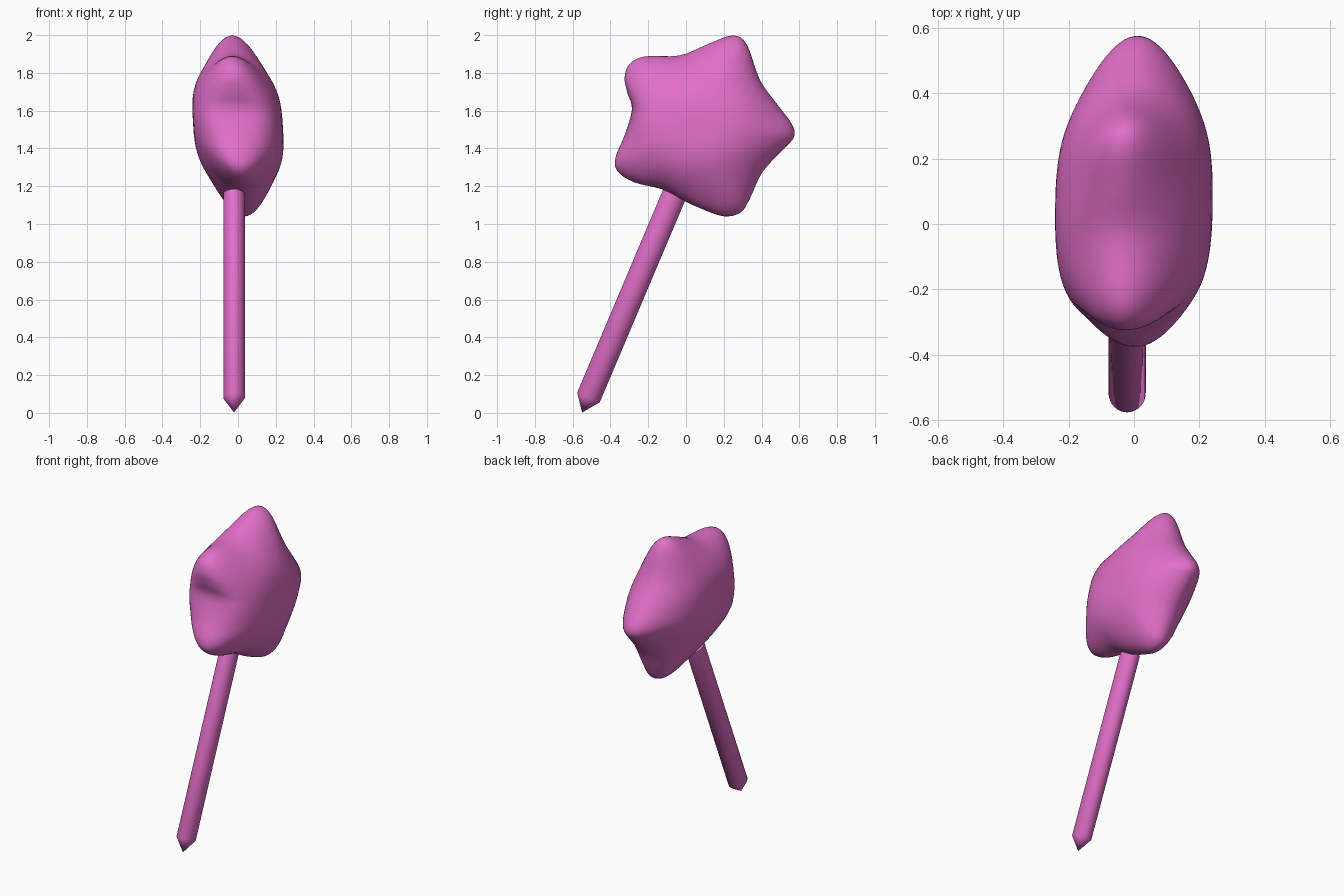
import bpy, bmesh, math
from mathutils import Vector

if "Cube" in bpy.data.objects:
    bpy.data.objects.remove(bpy.data.objects["Cube"])

mat = bpy.data.materials.new("pink")
mat.diffuse_color = (0.76, 0.16, 0.58, 1)
mat.use_nodes = True
mat.node_tree.nodes["Principled BSDF"].inputs["Base Color"].default_value = mat.diffuse_color


def finish(name, bm, angle):
    bmesh.ops.recalc_face_normals(bm, faces=bm.faces[:])
    me = bpy.data.meshes.new(name)
    bm.to_mesh(me)
    bm.free()
    me.materials.append(mat)
    ob = bpy.data.objects.new(name, me)
    bpy.context.collection.objects.link(ob)
    bpy.ops.object.select_all(action='DESELECT')
    ob.select_set(True)
    bpy.context.view_layer.objects.active = ob
    bpy.ops.object.shade_smooth_by_angle(angle=math.radians(angle))
    return ob


# Star outline (y, z), smoothed with a closed Catmull-Rom spline
OUTLINE = [Vector(p) for p in (
    (.246, 1.998), (.322, 1.95), (.39, 1.765), (.484, 1.632), (.560, 1.53),
    (.573, 1.463), (.52, 1.40), (.405, 1.275), (.336, 1.13), (.288, 1.06),
    (.198, 1.041), (.071, 1.085), (-.013, 1.125), (-.124, 1.183), (-.272, 1.22),
    (-.362, 1.278), (-.373, 1.352), (-.325, 1.468), (-.285, 1.606),
    (-.312, 1.70), (-.325, 1.775), (-.30, 1.845), (-.22, 1.887),
    (-.034, 1.892), (.11, 1.95))]


def spline(pts, steps):
    n, out = len(pts), []
    for i in range(n):
        a, b, c, d = (pts[(i + k) % n] for k in (-1, 0, 1, 2))
        for s in range(steps):
            t = s / steps
            out.append(0.5 * (2 * b + (c - a) * t + (2 * a - 5 * b + 4 * c - d) * t * t
                              + (3 * b - a - 3 * c + d) * t ** 3))
    return out


# Puffy star head: star rim fading to an oval belly on each side
CENTRE = Vector((.08, 1.525))
SHIFT = Vector((-.025, 0))
HALF, RINGS = .238, 40


def head_point(offset, phi):
    x = HALF * math.sin(phi)
    c = max(math.cos(phi), 0)
    fade = c ** 4
    d = offset.normalized() if offset.length else offset
    p = Vector((d.x * .40, d.y * .34))
    p = c ** .66 * p.lerp(offset, fade) + SHIFT * (1 - fade)
    return (x - .06 * p.y + .01 * p.x, CENTRE.x + p.x + .05 * x, CENTRE.y + p.y - .06 * x)


bm = bmesh.new()
offsets = [p - CENTRE for p in spline(OUTLINE, 4)]
rings = [[bm.verts.new(head_point(o, -math.pi / 2 + math.pi * i / RINGS)) for o in offsets]
         for i in range(1, RINGS)]
n = len(offsets)
for a, b in zip(rings, rings[1:]):
    for j in range(n):
        k = (j + 1) % n
        bm.faces.new((a[j], a[k], b[k], b[j]))
for ring, phi in ((rings[0], -math.pi / 2), (rings[-1], math.pi / 2)):
    pole = bm.verts.new(head_point(Vector((0, 0)), phi))
    for j in range(n):
        bm.faces.new((ring[j], ring[(j + 1) % n], pole))
finish("star_head", bm, 80)

# Leaning stick with a conical lower tip
tip, top = Vector((-.021, -.550, .002)), Vector((-.021, -.06, 1.16))
axis = (top - tip).normalized()
side = Vector((1, 0, 0))
depth = axis.cross(side)
bm = bmesh.new()
N = 32


def stick_ring(centre):
    return [bm.verts.new(centre + side * (.057 * math.cos(2 * math.pi * i / N))
                         + depth * (.065 * math.sin(2 * math.pi * i / N))) for i in range(N)]


low, high = stick_ring(tip + axis * .086), stick_ring(top)
apex = bm.verts.new(tip)
for i in range(N):
    k = (i + 1) % N
    bm.faces.new((low[i], low[k], high[k], high[i]))
    bm.faces.new((low[k], low[i], apex))
bm.faces.new(high)
finish("stick", bm, 80)
